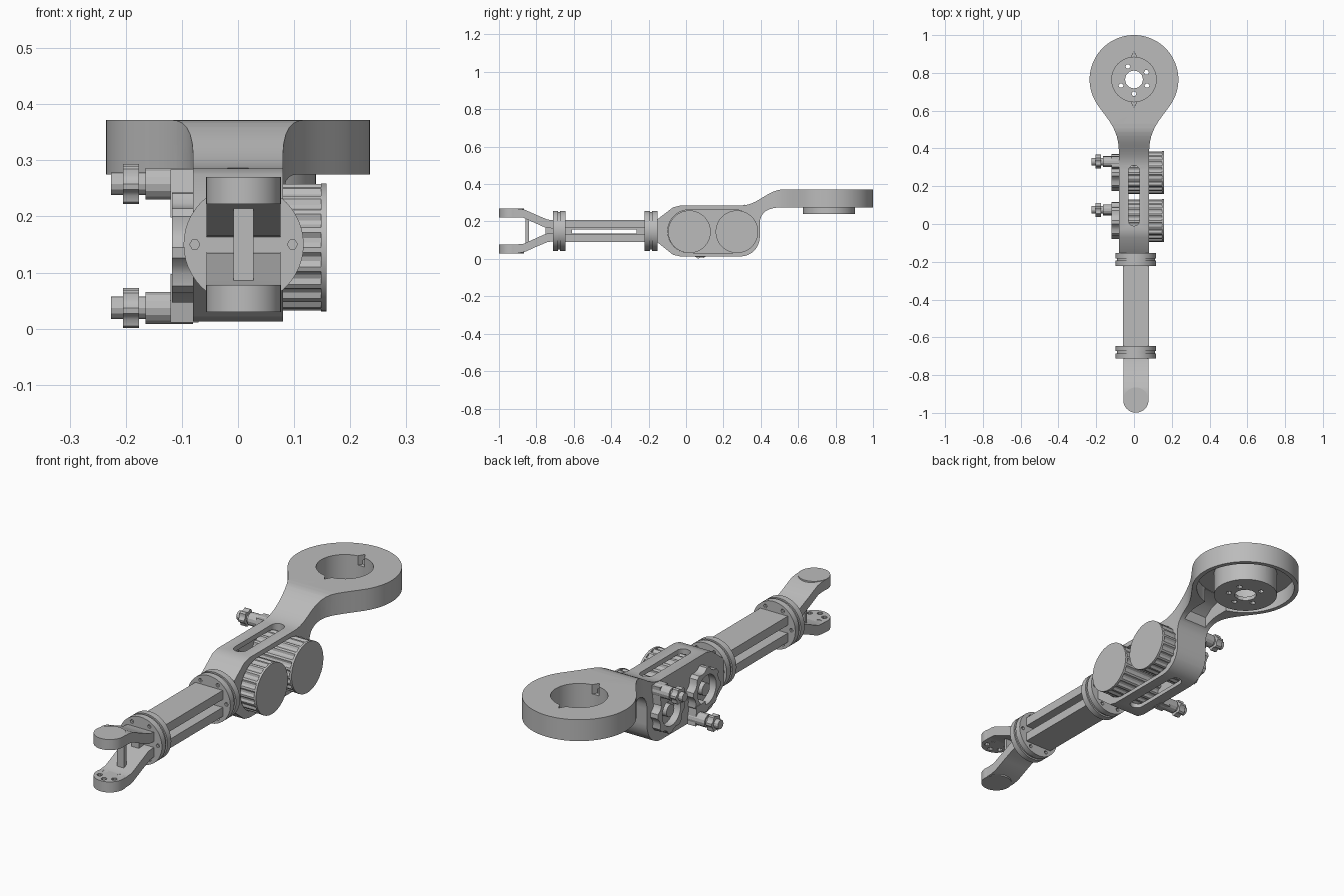
import bpy, bmesh, math
from mathutils import Vector
from mathutils.geometry import interpolate_bezier

if "Cube" in bpy.data.objects:
    bpy.data.objects.remove(bpy.data.objects["Cube"], do_unlink=True)

grey = bpy.data.materials.new("light grey metal")
grey.use_nodes = True
COLOUR = (0.5, 0.5, 0.5, 1)
grey.diffuse_color = COLOUR
grey.node_tree.nodes["Principled BSDF"].inputs["Base Color"].default_value = COLOUR

CX, CZ = 0.01, 0.15      # axis of the front arm
RING_Y, RING_R = 0.765, 0.235


def prism(name, pts, axis, a, b):
    """Extrude a 2D outline along an axis: x takes (y,z), y takes (x,z), z takes (x,y)."""
    place = {"x": lambda p, t: (t, p[0], p[1]),
             "y": lambda p, t: (p[0], t, p[1]),
             "z": lambda p, t: (p[0], p[1], t)}[axis]
    bm = bmesh.new()
    low = [bm.verts.new(place(p, a)) for p in pts]
    high = [bm.verts.new(place(p, b)) for p in pts]
    bm.faces.new(low)
    bm.faces.new(high)
    for i in range(len(pts)):
        j = (i + 1) % len(pts)
        bm.faces.new((low[i], low[j], high[j], high[i]))
    bmesh.ops.recalc_face_normals(bm, faces=bm.faces)
    mesh = bpy.data.meshes.new(name)
    bm.to_mesh(mesh)
    bm.free()
    mesh.materials.append(grey)
    ob = bpy.data.objects.new(name, mesh)
    bpy.context.collection.objects.link(ob)
    return ob


def arc(c, r, start=0, end=360, n=40):
    closed = end - start == 360
    steps = n if closed else n + 1
    angles = [math.radians(start + (end - start) * i / n) for i in range(steps)]
    return [(c[0] + r * math.cos(t), c[1] + r * math.sin(t)) for t in angles]


def teeth(c, r_out, r_in, count):
    """Outline of a ribbed wheel."""
    pts = []
    for i in range(count * 4):
        t = 2 * math.pi * i / (count * 4)
        r = r_out if i % 4 < 2 else r_in
        pts.append((c[0] + r * math.cos(t), c[1] + r * math.sin(t)))
    return pts


def bezier(*p, n=9):
    return [tuple(v)[:2] for v in interpolate_bezier(*[Vector((*q, 0)) for q in p], n)]


def stadium(a, b, r, vertical=True):
    """Slot outline between two centres lying along one direction."""
    if vertical:
        return arc(a, r, 180, 360, 12) + arc(b, r, 0, 180, 12)
    return arc(a, r, 90, 270, 20) + arc(b, r, -90, 90, 20)


def boolean(ob, other, op="DIFFERENCE"):
    mod = ob.modifiers.new("cut", "BOOLEAN")
    mod.object, mod.operation, mod.solver = other, op, "EXACT"
    bpy.context.view_layer.objects.active = ob
    bpy.ops.object.modifier_apply(modifier=mod.name)
    bpy.data.objects.remove(other, do_unlink=True)


def box(name, x0, x1, y0, y1, z0, z1):
    return prism(name, [(x0, y0), (x1, y0), (x1, y1), (x0, y1)], "z", z0, z1)


# Arm shell: side outline crossed with the plan outline
side = [(-0.155, 0.09), (-0.07, 0.022), (-0.03, 0.013)]
side += bezier((0.29, 0.013), (0.35, 0.013), (0.395, 0.06), (0.395, 0.12))
side += bezier((0.395, 0.19), (0.395, 0.25), (0.44, 0.275), (0.51, 0.275))
side += [(1.1, 0.275), (1.1, 0.372)]
side += bezier((0.53, 0.372), (0.43, 0.372), (0.39, 0.285), (0.29, 0.285), n=14)
side += [(-0.03, 0.285), (-0.07, 0.275), (-0.155, 0.21)]
arm = prism("arm_shell", side, "x", -0.3, 0.3)

half = [(0.08, -0.2)] + bezier((0.08, 0.38), (0.08, 0.5), (0.135, 0.548), (0.1925, 0.63), n=12)
half += arc((0, RING_Y), RING_R, -35, 90, 32)[1:]
plan = half + [(-x, y) for x, y in reversed(half[:-1])]
boolean(arm, prism("plan_cutter", plan, "z", -0.1, 0.5), "INTERSECT")

# Hollow body, neck groove and ring underside
boolean(arm, prism("body_cutter", stadium((0.018, 0.147), (0.26, 0.147), 0.116, False), "x", -0.06, 0.12))
groove = [(0.42, 0.15), (0.42, 0.3), (0.46, 0.33), (0.51, 0.345), (0.6, 0.345), (0.6, 0.15)]
boolean(arm, prism("groove_cutter", groove, "x", -0.06, 0.06))
boolean(arm, prism("ring_cutter", arc((0, RING_Y), 0.215, n=64), "z", 0.2, 0.347))

# Long slots through the top and bottom of the body
boolean(arm, prism("slot_cutter", stadium((0, 0.02), (0, 0.28), 0.03), "z", -0.1, 0.5))

# Hub cup in the ring, with pointed seat and bolt holes
boolean(arm, prism("hub", arc((0, RING_Y), 0.139, n=48), "z", 0.24, 0.36), "UNION")
boolean(arm, prism("bore_cutter", arc((0, RING_Y), 0.118, n=48), "z", 0.258, 0.5))
point = [(0.08, RING_Y), (0, RING_Y + 0.147), (-0.08, RING_Y), (0, RING_Y - 0.147)]
boolean(arm, prism("seat_cutter", point, "z", 0.33, 0.5))
boolean(arm, prism("shaft_cutter", arc((0, RING_Y), 0.048, n=12), "z", 0.1, 0.5))
for angle in (-90, -25, 30, 115, 205):
    t = math.radians(angle)
    spot = (0.076 * math.cos(t), RING_Y + 0.076 * math.sin(t))
    boolean(arm, prism("bolt_cutter", arc(spot, 0.013, n=6), "z", 0.1, 0.5))

# Two motors crossing the body, each with a cable connector
for label, my, cy, cz in (("front", 0.018, 0.075, 0.037), ("rear", 0.272, 0.33, 0.258)):
    c = (my, 0.145)
    prism(label + "_motor_body", teeth(c, 0.113, 0.106, 20), "x", -0.075, 0.148)
    prism(label + "_motor_face", arc(c, 0.114, n=36), "x", 0.148, 0.158)
    back = prism(label + "_motor_back", teeth(c, 0.098, 0.086, 8), "x", -0.118, -0.07)
    boolean(back, prism("recess_cutter", arc(c, 0.066, n=24), "x", -0.2, -0.085))
    prism(label + "_motor_shaft", arc(c, 0.028, n=16), "x", -0.112, -0.07)
    up = 1 if cz > c[1] else -1
    prism(label + "_connector_lug",
          [(cy - 0.045, cz - up * 0.06), (cy + 0.02, cz - up * 0.06),
           (cy + 0.028, cz + up * 0.026), (cy - 0.028, cz + up * 0.026)], "x", -0.12, -0.07)
    prism(label + "_connector_barrel", arc((cy, cz), 0.029, n=14), "x", -0.165, -0.08)
    prism(label + "_connector_neck", arc((cy, cz), 0.02, n=12), "x", -0.226, -0.16)
    prism(label + "_connector_nut", teeth((cy, cz), 0.037, 0.03, 6), "x", -0.205, -0.176)

# Clamped flanges with a groove and bolts
for label, y0, y1 in (("front", -0.712, -0.645), ("rear", -0.222, -0.153)):
    flange = prism(label + "_flange", arc((CX, CZ), 0.1, n=48), "y", y0, y1)
    mid = (y0 + y1) / 2
    for a, b in ((y0, mid - 0.006), (mid + 0.006, y1)):
        boolean(flange, prism("rim", arc((CX, CZ), 0.107, n=48), "y", a, b), "UNION")
    for i in range(6):
        t = math.radians(i * 60)
        spot = (CX + 0.087 * math.cos(t), CZ + 0.087 * math.sin(t))
        boolean(flange, prism("bolt_cutter", arc(spot, 0.009, n=6), "y", y0 - 0.02, y0 + 0.012))
        boolean(flange, prism("bolt_cutter", arc(spot, 0.009, n=6), "y", y1 - 0.012, y1 + 0.02))

# Beam with an I section and a slotted web
box("beam_top", CX - 0.069, CX + 0.069, -0.66, -0.2, 0.168, 0.209)
box("beam_bottom", CX - 0.069, CX + 0.069, -0.66, -0.2, 0.091, 0.132)
web = box("beam_web", CX - 0.018, CX + 0.018, -0.66, -0.2, 0.12, 0.18)
boolean(web, box("web_cutter", -0.1, 0.1, -0.61, -0.265, 0.136, 0.158))

# Fork: mirrored prongs with round end pads
TIP = (CX, -0.932)
prong = [(-0.7, 0.205), (-0.74, 0.21), (-0.8, 0.235), (-0.86, 0.262), (-0.89, 0.268),
         (-0.93, 0.268), (-0.93, 0.224), (-0.87, 0.22), (-0.75, 0.166), (-0.7, 0.162)]
for label, s in (("upper", 1), ("lower", -1)):
    def flip(z):
        return CZ + s * (z - CZ)
    prism(label + "_prong", [(y, flip(z)) for y, z in prong], "x", CX - 0.066, CX + 0.066)
    pad = prism(label + "_pad", arc(TIP, 0.067, n=32), "z", flip(0.222), flip(0.27))
    for i in range(6):
        t = math.radians(i * 60 + 30)
        spot = (TIP[0] + 0.042 * math.cos(t), TIP[1] + 0.042 * math.sin(t))
        boolean(pad, prism("hole_cutter", arc(spot, 0.012, n=10), "z", flip(0.2), flip(0.235)))
box("fork_post", CX - 0.018, CX + 0.018, -0.857, -0.84, 0.085, 0.215)
box("fork_root", CX - 0.018, CX + 0.018, -0.75, -0.7, 0.12, 0.18)

# Smooth the curved walls, keep the edges sharp
bpy.ops.object.select_all(action="DESELECT")
for ob in bpy.context.scene.objects:
    if ob.type == "MESH":
        ob.select_set(True)
        bpy.context.view_layer.objects.active = ob
bpy.ops.object.shade_smooth_by_angle(angle=math.radians(25))
